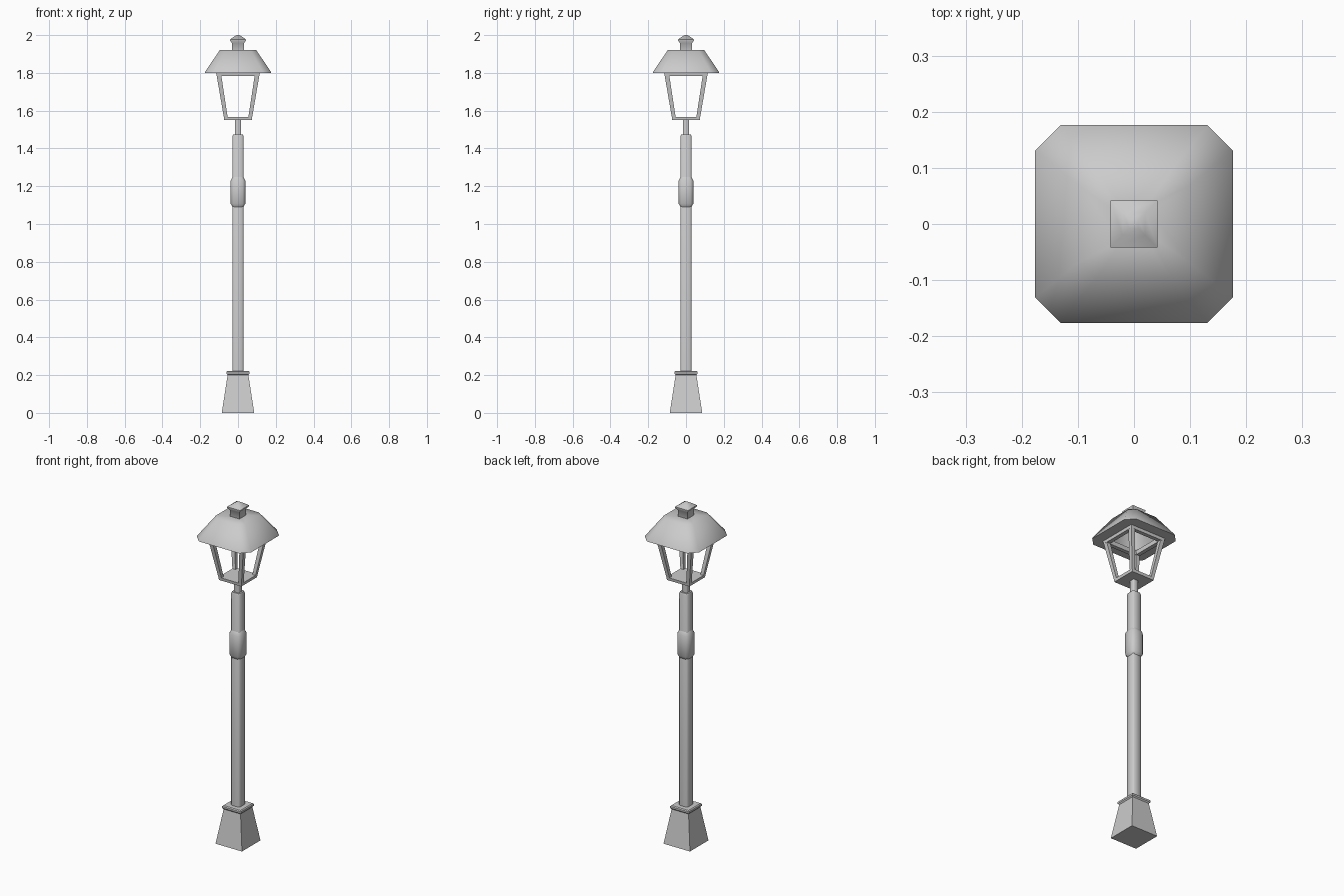
import bpy, bmesh, math

cube = bpy.data.objects.get("Cube")
if cube:
    bpy.data.objects.remove(cube, do_unlink=True)

grey = bpy.data.materials.new("light grey metal")
grey.use_nodes = True
grey.diffuse_color = (0.6, 0.6, 0.6, 1)
grey.node_tree.nodes["Principled BSDF"].inputs["Base Color"].default_value = (0.6, 0.6, 0.6, 1)


def ring(z, half, cut, cx=0, cy=0):
    """Square outline, with its corners cut off when cut is above zero."""
    pts = []
    for sx, sy in ((1, 1), (-1, 1), (-1, -1), (1, -1)):
        if cut:
            a = (cx + sx * half, cy + sy * (half - cut), z)
            b = (cx + sx * (half - cut), cy + sy * half, z)
            pts += [a, b] if sx * sy > 0 else [b, a]
        else:
            pts.append((cx + sx * half, cy + sy * half, z))
    return pts


def loft(name, rings, smooth=30, loop=False):
    """Skin a stack of outlines; loop joins the last to the first instead of capping."""
    bm = bmesh.new()
    rows = [[bm.verts.new(p) for p in r] for r in rings]
    pairs = list(zip(rows, rows[1:]))
    if loop:
        pairs.append((rows[-1], rows[0]))
    else:
        bm.faces.new(rows[0][::-1])
        bm.faces.new(rows[-1])
    for low, high in pairs:
        n = len(low)
        for i in range(n):
            j = (i + 1) % n
            bm.faces.new((low[i], low[j], high[j], high[i]))
    bmesh.ops.recalc_face_normals(bm, faces=bm.faces)
    mesh = bpy.data.meshes.new(name)
    bm.to_mesh(mesh)
    bm.free()
    mesh.materials.append(grey)
    obj = bpy.data.objects.new(name, mesh)
    bpy.context.collection.objects.link(obj)
    bpy.ops.object.select_all(action='DESELECT')
    obj.select_set(True)
    bpy.context.view_layer.objects.active = obj
    bpy.ops.object.shade_smooth_by_angle(angle=math.radians(smooth))
    return obj


# Foot with a small lip
loft("base", [ring(0, .086, 0), ring(.2, .055, 0), ring(.207, .061, 0),
              ring(.217, .061, 0), ring(.222, .056, 0)])

# Post, collar and neck
loft("pole", [ring(.21, .029, .007), ring(1.465, .029, .007), ring(1.475, .026, .007)], 50)
loft("collar", [ring(1.09, .029, .01), ring(1.108, .039, .014),
                ring(1.23, .039, .014), ring(1.25, .029, .01)], 50)
loft("neck", [ring(1.46, .017, .004), ring(1.56, .017, .004)], 50)

# Lantern frame
loft("lantern_floor", [ring(1.55, .073, 0), ring(1.567, .075, 0)])
loft("lantern_top_rail", [ring(1.783, .113, 0), ring(1.81, .117, 0),
                          ring(1.81, .092, 0), ring(1.783, .09, 0)], loop=True)
for side, sx in (("left", 1), ("right", -1)):
    for end, sy in (("front", -1), ("back", 1)):
        loft(f"lantern_post_{end}_{side}",
             [ring(1.56, .01, 0, sx * .064, sy * .064),
              ring(1.80, .0125, 0, sx * .103, sy * .103)])

# Hollow roof with a flat rim underneath
loft("roof", [ring(1.80, .11, .01), ring(1.80, .176, .045), ring(1.806, .174, .044),
              ring(1.92, .097, .03), ring(1.92, .03, .009),
              ring(1.905, .03, .003), ring(1.905, .075, .008)], 60, loop=True)

# Finial
loft("finial", [ring(1.90, .031, 0), ring(1.957, .031, 0), ring(1.97, .042, 0),
                ring(1.977, .042, 0), ring(1.993, .02, 0), ring(2.0, .008, 0)], 50)
